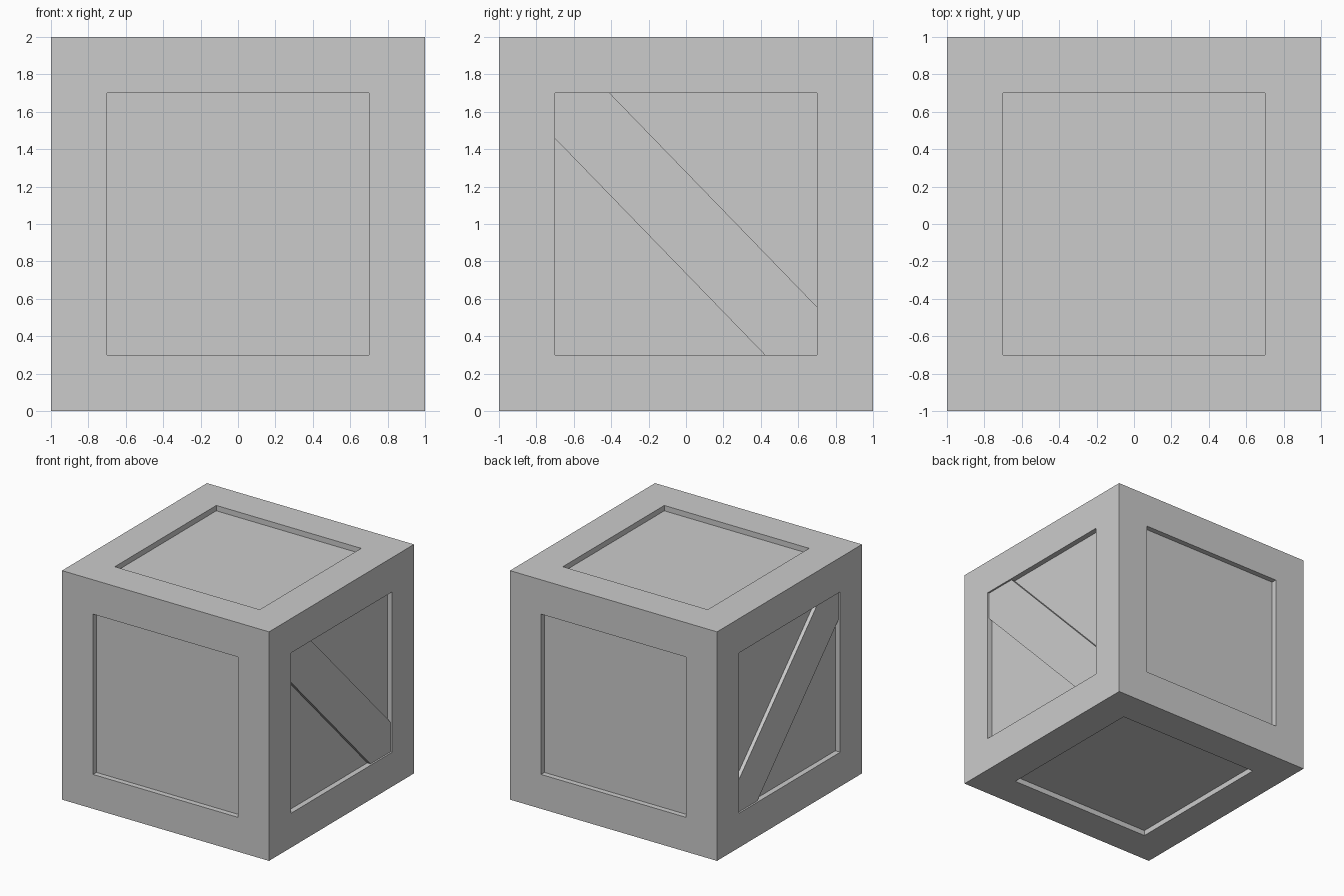
import bpy, bmesh
from math import atan
from mathutils import Matrix

if "Cube" in bpy.data.objects:
    bpy.data.objects.remove(bpy.data.objects["Cube"])

PANEL_DEPTH = 0.047   # how far each panel sits below the frame
BRACE_TOP = 0.985     # outer face of the diagonal boards


def add_object(name, bm):
    bmesh.ops.recalc_face_normals(bm, faces=bm.faces)
    mesh = bpy.data.meshes.new(name)
    bm.to_mesh(mesh)
    bm.free()
    obj = bpy.data.objects.new(name, mesh)
    bpy.context.collection.objects.link(obj)
    return obj


# Crate body: cube with a square recess in every side
bm = bmesh.new()
bmesh.ops.create_cube(bm, size=2, matrix=Matrix.Translation((0, 0, 1)))
panels = list(bm.faces)
bmesh.ops.inset_individual(bm, faces=panels, thickness=0.3, use_even_offset=True)
for face in bmesh.ops.extrude_discrete_faces(bm, faces=panels)["faces"]:
    face.normal_update()
    bmesh.ops.translate(bm, verts=face.verts, vec=-face.normal * PANEL_DEPTH)
add_object("crate_body", bm)

# Diagonal boards on the left and right, ends buried in the frame
thickness = 0.05
for side, name in ((1, "right_brace"), (-1, "left_brace")):
    bm = bmesh.new()
    place = (Matrix.Translation((side * (BRACE_TOP - thickness / 2), 0, 1.007))
             @ Matrix.Rotation(-atan(1.031), 4, 'X')
             @ Matrix.Diagonal((thickness, 2.34, 0.379, 1)))
    bmesh.ops.create_cube(bm, size=1, matrix=place)
    add_object(name, bm)
